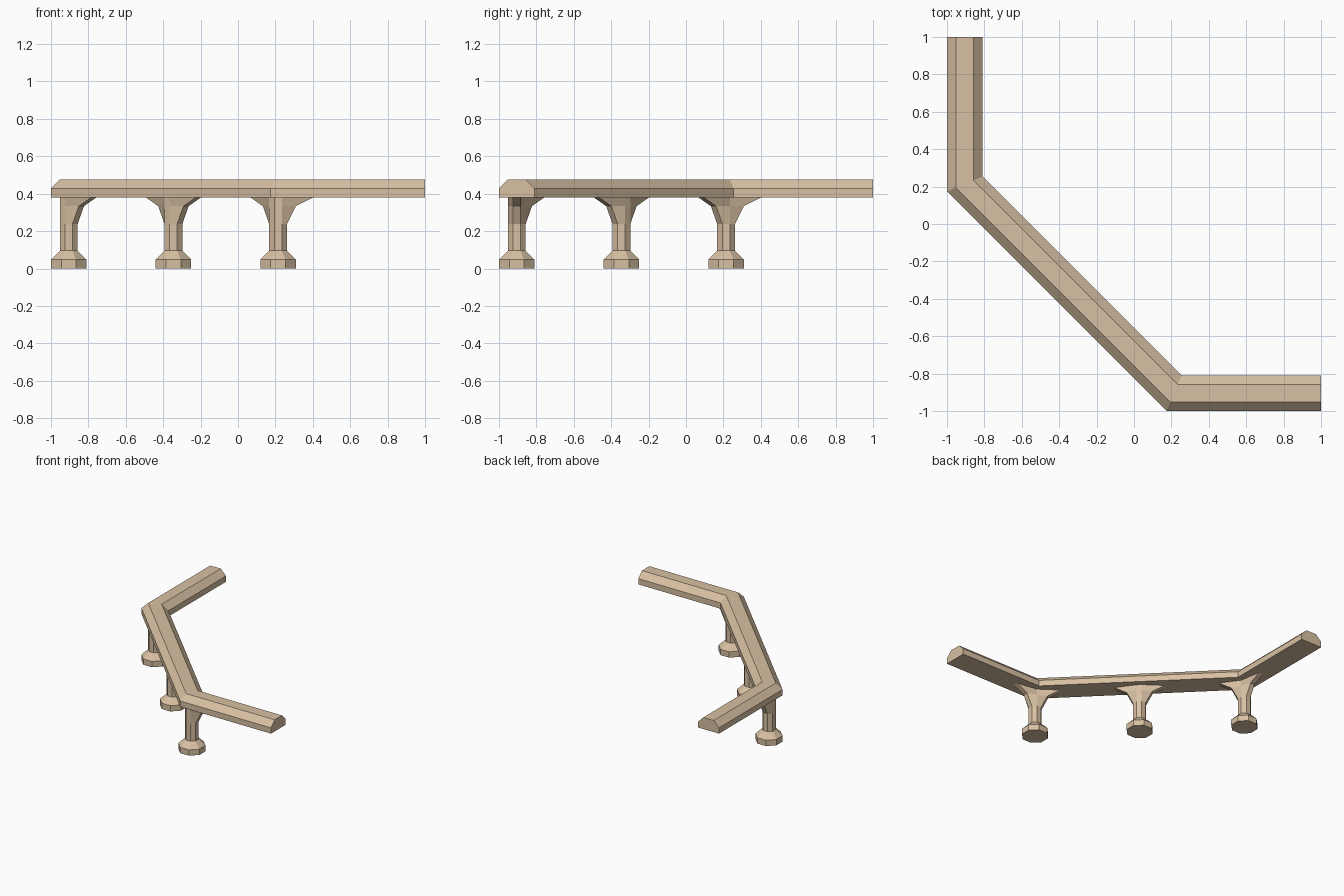
import bpy, bmesh, math
from mathutils import Vector

if "Cube" in bpy.data.objects:
    bpy.data.objects.remove(bpy.data.objects["Cube"])

U = 1 / 21            # modelling grid unit
C = 1 - 2 * U         # distance of the straight arms from the centre
K = 4.5 * U           # where the arms turn into the diagonal

stone = bpy.data.materials.new("tan stone")
stone.diffuse_color = (0.69, 0.53, 0.365, 1)
stone.use_nodes = True
stone.node_tree.nodes["Principled BSDF"].inputs["Base Color"].default_value = stone.diffuse_color


def loft(name, rings):
    """Skin a list of equal-sized vertex rings and cap both ends."""
    bm = bmesh.new()
    loops = [[bm.verts.new(p) for p in ring] for ring in rings]
    n = len(loops[0])
    for a, b in zip(loops, loops[1:]):
        for i in range(n):
            j = (i + 1) % n
            bm.faces.new((a[i], a[j], b[j], b[i]))
    bm.faces.new(loops[0][::-1])
    bm.faces.new(loops[-1])
    bmesh.ops.recalc_face_normals(bm, faces=bm.faces)
    mesh = bpy.data.meshes.new(name)
    bm.to_mesh(mesh)
    bm.free()
    mesh.materials.append(stone)
    obj = bpy.data.objects.new(name, mesh)
    bpy.context.collection.objects.link(obj)
    return obj


# Rail: chamfered profile swept along a mitred path
path = [Vector(p) for p in ((-C, 1), (-C, K), (K, -C), (1, -C))]
profile = [(-2, 8), (2, 8), (2, 9), (1, 10), (-1, 10), (-2, 9)]
rings = []
for i, p in enumerate(path):
    d_in = (p - path[i - 1]).normalized() if i else (path[1] - p).normalized()
    d_out = (path[i + 1] - p).normalized() if i < 3 else d_in
    n1, n2 = Vector((-d_in.y, d_in.x)), Vector((-d_out.y, d_out.x))
    miter = (n1 + n2) / (1 + n1.dot(n2))
    rings.append([(p.x + miter.x * s * U, p.y + miter.y * s * U, z * U)
                  for s, z in profile])
loft("rail", rings)


def pillar(name, centre, arms):
    """Octagonal pillar whose head flares out along the arm angles (degrees)."""
    levels = [(0, 2, 0), (1, 2, 0), (2, 1, 0), (5, 1, 0), (7, 1, 1), (8, 1, 3)]
    rings = []
    for z, apothem, flare in levels:
        r = apothem * U / math.cos(math.pi / 8)
        ring = []
        for i in range(8):
            deg = 22.5 + 45 * i
            a = math.radians(deg)
            p = Vector((centre[0] + r * math.cos(a), centre[1] + r * math.sin(a), z * U))
            for arm in arms:
                if abs((deg - arm + 180) % 360 - 180) < 30:
                    t = math.radians(arm)
                    p += Vector((math.cos(t), math.sin(t), 0)) * flare * U
            ring.append(p)
        rings.append(ring)
    loft(name, rings)


# Pillars under both corners and the middle of the diagonal
mid = (K - C) / 2
pillar("left_pillar", (-C, K), (90, -45))
pillar("middle_pillar", (mid, mid), (135, -45))
pillar("right_pillar", (K, -C), (0, 135))
